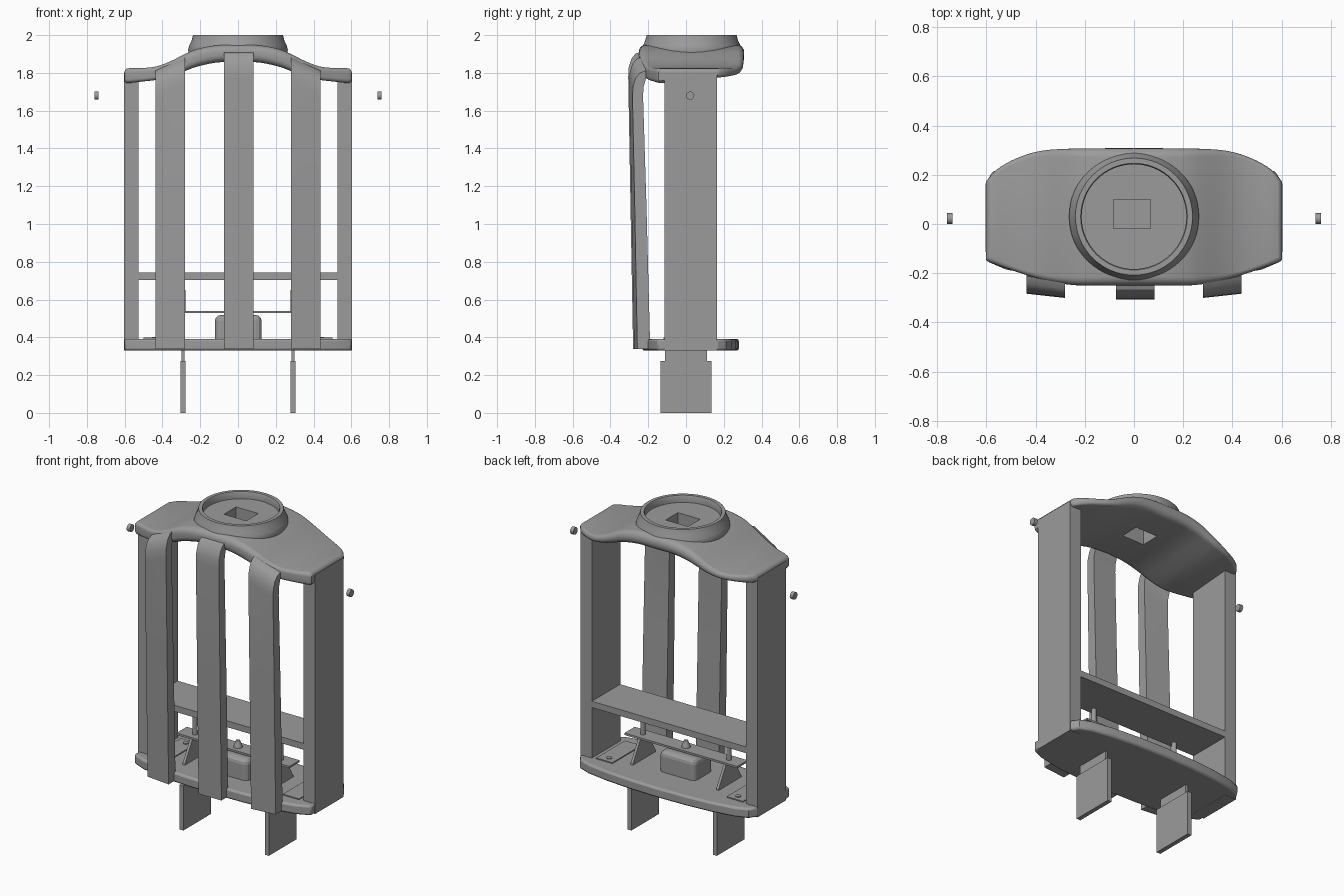
import bpy, bmesh, math
from mathutils import Vector

if "Cube" in bpy.data.objects:
    bpy.data.objects.remove(bpy.data.objects["Cube"])

grey = bpy.data.materials.new("dark_grey")
grey.diffuse_color = (.33, .33, .33, 1)
grey.use_nodes = True
grey.node_tree.nodes["Principled BSDF"].inputs["Base Color"].default_value = grey.diffuse_color


def finish(bm, name, smooth=None):
    bmesh.ops.recalc_face_normals(bm, faces=bm.faces[:])
    me = bpy.data.meshes.new(name)
    bm.to_mesh(me)
    bm.free()
    me.materials.append(grey)
    ob = bpy.data.objects.new(name, me)
    bpy.context.collection.objects.link(ob)
    if smooth:
        bpy.ops.object.select_all(action='DESELECT')
        bpy.context.view_layer.objects.active = ob
        ob.select_set(True)
        bpy.ops.object.shade_smooth_by_angle(angle=math.radians(smooth))
    return ob


def loft(rings, name, smooth=None):
    """Skin a list of equal-length closed point loops and close both ends."""
    bm = bmesh.new()
    vs = [[bm.verts.new(p) for p in r] for r in rings]
    n = len(vs[0])
    for a, b in zip(vs, vs[1:]):
        for i in range(n):
            j = (i + 1) % n
            bm.faces.new((a[i], a[j], b[j], b[i]))
    bm.faces.new(vs[0])
    bm.faces.new(vs[-1])
    return finish(bm, name, smooth)


def box(name, x, y, z, bevel=0, seg=3):
    rings = [[(x[0], y[0], k), (x[1], y[0], k), (x[1], y[1], k), (x[0], y[1], k)] for k in z]
    ob = loft(rings, name)
    if bevel:
        add_bevel(ob, bevel, seg)
    return ob


def add_bevel(ob, width, seg):
    m = ob.modifiers.new("bevel", 'BEVEL')
    m.width, m.segments, m.limit_method = width, seg, 'ANGLE'
    m.angle_limit = math.radians(40)


def lathe(name, profile, cx, cy, n, smooth=35):
    rings = [[(cx + r * math.cos(2 * math.pi * i / n), cy + r * math.sin(2 * math.pi * i / n), z)
              for i in range(n)] for r, z in profile]
    return loft(rings, name, smooth)


def catmull(pts, steps):
    pts = [Vector(p) for p in pts]
    out = []
    for i in range(len(pts) - 1):
        p0, p1, p2, p3 = pts[max(i - 1, 0)], pts[i], pts[i + 1], pts[min(i + 2, len(pts) - 1)]
        for k in range(steps):
            t = k / steps
            out.append(0.5 * (2 * p1 + (p2 - p0) * t + (2 * p0 - 5 * p1 + 4 * p2 - p3) * t * t
                              + (3 * p1 - p0 - 3 * p2 + p3) * t ** 3))
    return out + [pts[-1]]


def cap_ring(x, yf, yb, zb, zt):
    """Rounded slab cross-section, underside slightly higher at the back."""
    lift = 0.03 * min(1, abs(x) / 0.4)
    r = 0.46 * (zt - zb - lift)
    ring = []
    for cy, cz, a0 in ((yf + r, zb + r, 180), (yb - r, zb + lift + r, 270),
                       (yb - r, zt - r, 0), (yf + r, zt - r, 90)):
        for k in range(6):
            a = math.radians(a0 + 18 * k)
            ring.append((x, cy + r * math.cos(a), cz + r * math.sin(a)))
    return ring


# Arched top cap: x, front y, back y, bottom z, top z
half = [(0, -.25, .308, 1.862, 1.95), (.12, -.25, .308, 1.854, 1.945), (.22, -.25, .307, 1.832, 1.925),
        (.29, -.243, .305, 1.806, 1.895), (.36, -.23, .30, 1.78, 1.86), (.43, -.21, .285, 1.763, 1.835),
        (.5, -.187, .257, 1.755, 1.826), (.56, -.166, .22, 1.748, 1.826), (.59, -.154, .187, 1.746, 1.823)]
right = catmull(half, 3)
right.append(Vector((.602, -.145, .172, 1.758, 1.808)))
left = [Vector((-v[0], *v[1:])) for v in reversed(right[1:])]
top_cap = loft([cap_ring(*v) for v in left + right], "top_cap", 40)

# Round collar with recessed floor
collar = lathe("top_collar", [(.235, 1.885), (.258, 1.895), (.264, 1.92), (.258, 1.945), (.246, 1.97), (.238, 2.0),
                              (.217, 2.0), (.213, 1.992), (.213, 1.957)], 0, .03, 64)

# Rectangular opening through cap and collar
cutter = box("opening_cutter", (-.083, .068), (-.018, .1), (1.7, 2.2))
cutter.hide_render = True
cutter.hide_viewport = True
for ob in (top_cap, collar):
    m = ob.modifiers.new("opening", 'BOOLEAN')
    m.operation, m.object, m.solver = 'DIFFERENCE', cutter, 'EXACT'

# Base plate with curved back and front
edge = [(0, .28), (.2, .275), (.36, .262), (.5, .24), (.575, .212), (.602, .17), (.602, -.15), (.52, -.185),
        (.36, -.215), (.2, -.228), (0, -.232)]
outline = edge + [(-x, y) for x, y in reversed(edge[1:-1])]
base = loft([[(x, y, z) for x, y in outline] for z in (.33, .392)], "base_plate", 30)
add_bevel(base, .012, 2)

# Front slats: side profile (y, z) swept across the width, following the cap
slat = [(-.28, .337), (-.294, 1.1), (-.306, 1.78), (-.303, 1.83), (-.289, 1.875), (-.267, 1.902), (-.235, 1.914),
        (-.235, 1.87), (-.247, 1.83), (-.25, 1.78), (-.232, 1.1), (-.212, .337)]
for name, xc, turn, drop, back in (("slat_center", .005, 0, 0, 0), ("slat_right", .359, .11, -.48, .014),
                                   ("slat_left", -.359, -.11, .48, .014)):
    rings = []
    for dx in (-.078, .078):
        dz = drop * dx - (.065 if drop else 0)
        rings.append([(xc + dx, y + back + turn * dx, z + (dz if z > 1.7 else 0)) for y, z in slat])
    loft(rings, name, 30)

# Shelf, thin support strip and central block
box("shelf", (-.53, .53), (-.11, .165), (.703, .742))
box("support_strip", (-.385, .385), (-.05, .05), (.528, .54))
box("center_block", (-.122, .125), (-.09, .09), (.345, .518), .03)
lathe("strip_knob", [(.026, .538), (.022, .555), (.014, .57), (.012, .58)], 0, 0, 16)

for s, side in ((-1, "left"), (1, "right")):
    def span(a, b):
        return tuple(sorted((s * a, s * b)))

    # Side panels and outer buttons
    box("side_panel_" + side, span(.526, .604), (-.113, .165), (.329, 1.803))
    loft([[(s * x, .022 + .022 * math.cos(i * math.pi / 6), 1.68 + .022 * math.sin(i * math.pi / 6))
           for i in range(12)] for x in (.738, .76)], "side_button_" + side, 40)
    # Foot blade with tapered bracket rising through the base
    box("foot_" + side, span(.278, .305), (-.135, .135), (0, .275))
    bracket = [(-.11, .26), (.11, .26), (.11, .4), (.035, .53), (-.035, .53), (-.11, .4)]
    loft([[(s * x, y, z) for y, z in bracket] for x in (.284, .3)], "foot_bracket_" + side)
    # Post on the strip, floor pad and screw
    lathe("strip_post_" + side, [(.014, .535), (.014, .65)], s * .293, 0, 16)
    box("floor_pad_" + side, span(.39, .5), (-.12, .16), (.385, .398))
    lathe("pad_screw_" + side, [(.016, .395), (.016, .403)], s * .44, .12, 16)
